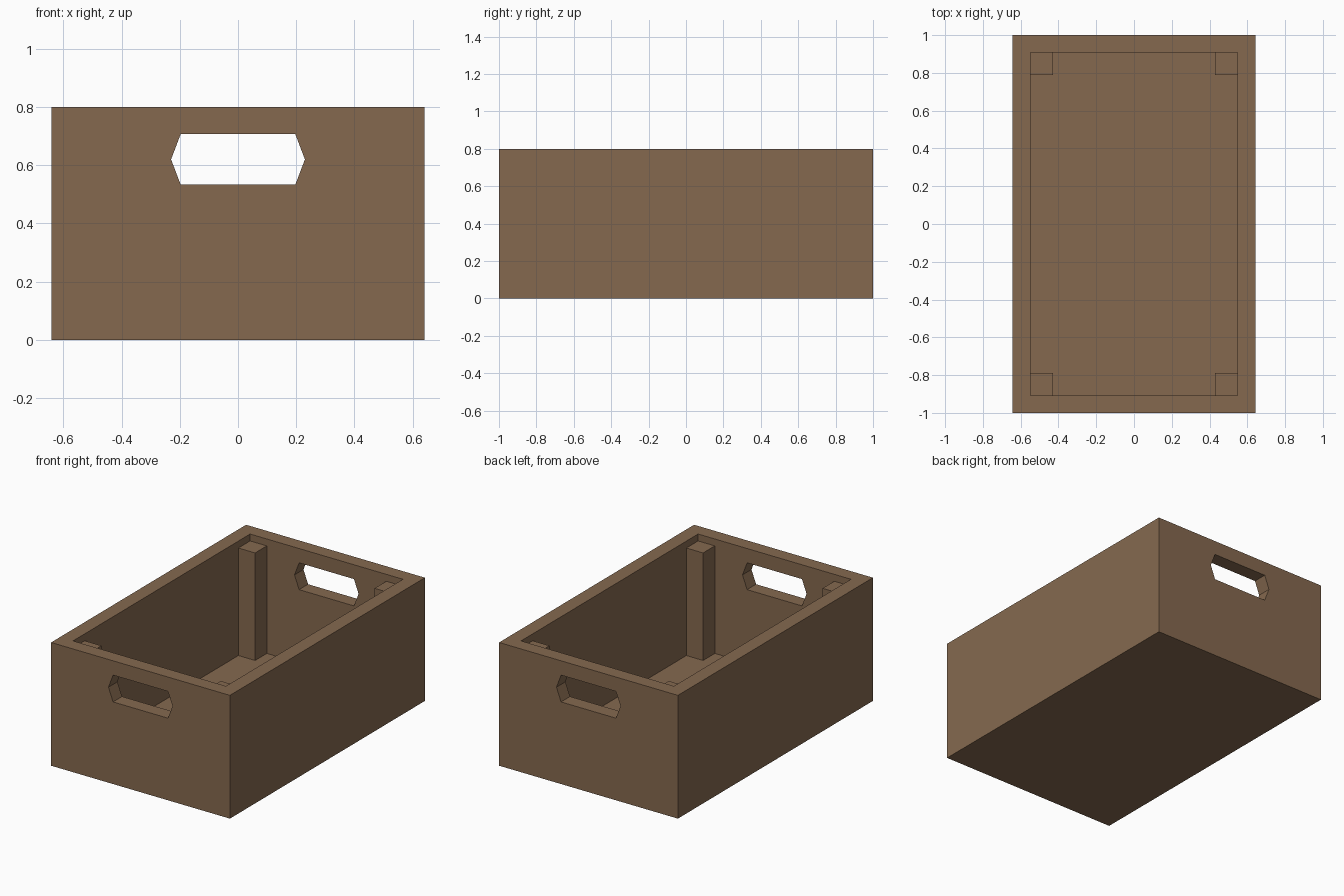
import bpy, bmesh
from mathutils import Vector

if "Cube" in bpy.data.objects:
    bpy.data.objects.remove(bpy.data.objects["Cube"])

X, Y, H = 0.642, 1.0, 0.8          # outer half sizes and height
IX, IY, FLOOR = 0.549, 0.908, 0.057  # inner half sizes and floor level
POST, POST_TOP = 0.12, 0.755

wood = bpy.data.materials.new("brown wood")
wood.diffuse_color = (0.235, 0.141, 0.078, 1)
wood.use_nodes = True
wood.node_tree.nodes["Principled BSDF"].inputs["Base Color"].default_value = wood.diffuse_color


def make_object(name, bm):
    bmesh.ops.recalc_face_normals(bm, faces=bm.faces)
    mesh = bpy.data.meshes.new(name)
    bm.to_mesh(mesh)
    bm.free()
    mesh.materials.append(wood)
    ob = bpy.data.objects.new(name, mesh)
    bpy.context.collection.objects.link(ob)
    return ob


def prism(name, points, offset):
    """Extrude a flat outline along an offset vector."""
    bm = bmesh.new()
    face = bm.faces.new([bm.verts.new(p) for p in points])
    ext = bmesh.ops.extrude_face_region(bm, geom=[face], use_keep_orig=True)
    verts = [g for g in ext["geom"] if isinstance(g, bmesh.types.BMVert)]
    bmesh.ops.translate(bm, verts=verts, vec=Vector(offset))
    return make_object(name, bm)


def block(name, x0, x1, y0, y1, z0, z1):
    return prism(name, [(x0, y0, z0), (x1, y0, z0), (x1, y1, z0), (x0, y1, z0)],
                 (0, 0, z1 - z0))


# Crate body, hollowed from above, with a six-sided grip through both ends
crate = block("crate_body", -X, X, -Y, Y, 0, H)
hollow = block("hollow_cutter", -IX, IX, -IY, IY, FLOOR, H + 0.2)
outline = [(-0.23, 0.62), (-0.197, 0.533), (0.197, 0.533),
           (0.23, 0.62), (0.197, 0.707), (-0.197, 0.707)]
grip = prism("grip_cutter", [(x, -Y - 0.2, z) for x, z in outline], (0, 2 * Y + 0.4, 0))

for cutter in (hollow, grip):
    cutter.hide_render = True
    mod = crate.modifiers.new(cutter.name, "BOOLEAN")
    mod.operation = "DIFFERENCE"
    mod.solver = "EXACT"
    mod.object = cutter
    bpy.context.view_layer.objects.active = crate
    bpy.ops.object.modifier_apply(modifier=mod.name)
    bpy.data.objects.remove(cutter)

# Four inner corner posts
for sx, side in ((-1, "left"), (1, "right")):
    for sy, end in ((-1, "front"), (1, "back")):
        xs = sorted((sx * IX, sx * (IX - POST)))
        ys = sorted((sy * IY, sy * (IY - POST)))
        block(f"{end}_{side}_post", *xs, *ys, FLOOR, POST_TOP)
